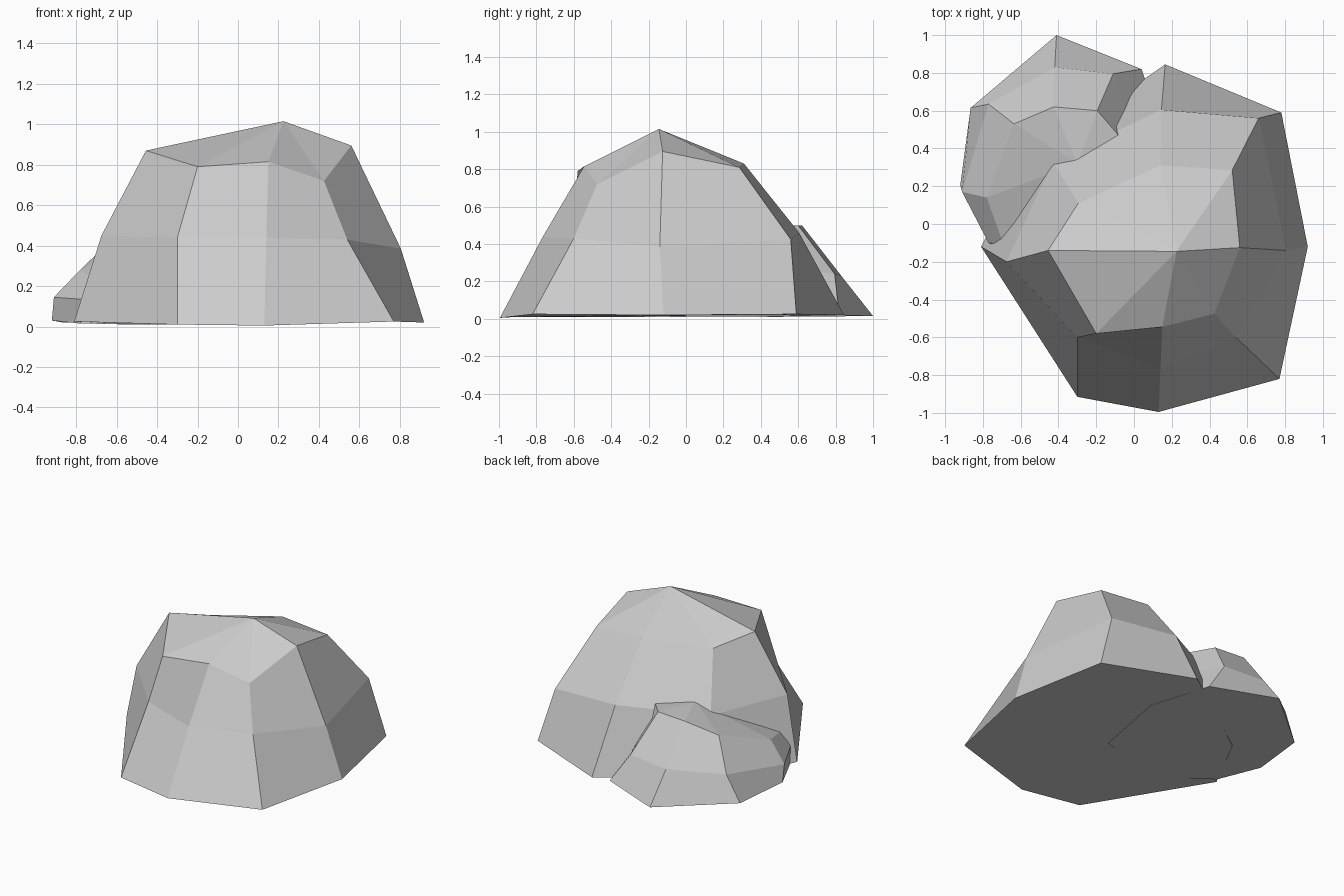
import bpy, bmesh


def make_rock(name, base, middle, upper, peak):
    """Skin three 8-sided rings, fan the cap to a peak, close the underside."""
    bm = bmesh.new()
    rings = [[bm.verts.new(p) for p in ring] for ring in (base, middle, upper)]
    top = bm.verts.new(peak)
    n = len(base)
    for i in range(n):
        j = (i + 1) % n
        for lo, hi in zip(rings, rings[1:]):
            bm.faces.new((lo[i], lo[j], hi[j], hi[i]))
        bm.faces.new((rings[-1][i], rings[-1][j], top))
    bm.faces.new(rings[0][::-1])
    bmesh.ops.recalc_face_normals(bm, faces=bm.faces[:])
    mesh = bpy.data.meshes.new(name)
    bm.to_mesh(mesh)
    bm.free()
    obj = bpy.data.objects.new(name, mesh)
    bpy.context.collection.objects.link(obj)
    return obj


# Main boulder, rings run counter-clockwise from the front left corner
make_rock(
    "large_rock",
    base=[(-.30, -.915, .01), (.13, -.995, .005), (.77, -.82, .025), (.92, -.12, .02),
          (.78, .59, .025), (.165, .845, .02), (-.57, .33, .01), (-.81, -.12, .025)],
    middle=[(-.30, -.60, .44), (.14, -.765, .44), (.54, -.60, .43), (.805, -.14, .385),
            (.66, .56, .425), (.145, .605, .46), (-.43, .33, .43), (-.675, -.20, .45)],
    upper=[(-.20, -.58, .79), (.15, -.545, .815), (.425, -.475, .72), (.56, -.125, .895),
           (.52, .285, .81), (.14, .31, .83), (-.295, .11, .80), (-.455, -.14, .87)],
    peak=(.225, -.145, 1.015),
)

# Small stone leaning into the back left, rings start at the back corner
make_rock(
    "small_rock",
    base=[(-.41, 1.0, .015), (-.865, .615, .02), (-.92, .205, .03), (-.78, -.08, .015),
          (-.41, -.33, .01), (.08, -.17, .01), (.185, .385, .01), (.04, .82, .02)],
    middle=[(-.42, .83, .23), (-.77, .635, .21), (-.91, .17, .145), (-.77, -.10, .135),
            (-.41, -.25, .20), (.02, -.10, .25), (.02, .43, .28), (-.11, .795, .24)],
    upper=[(-.425, .62, .50), (-.635, .53, .42), (-.78, .14, .28), (-.69, -.11, .22),
           (-.40, -.10, .30), (-.10, .10, .40), (-.03, .41, .47), (-.195, .60, .50)],
    peak=(-.30, .32, .50),
)
